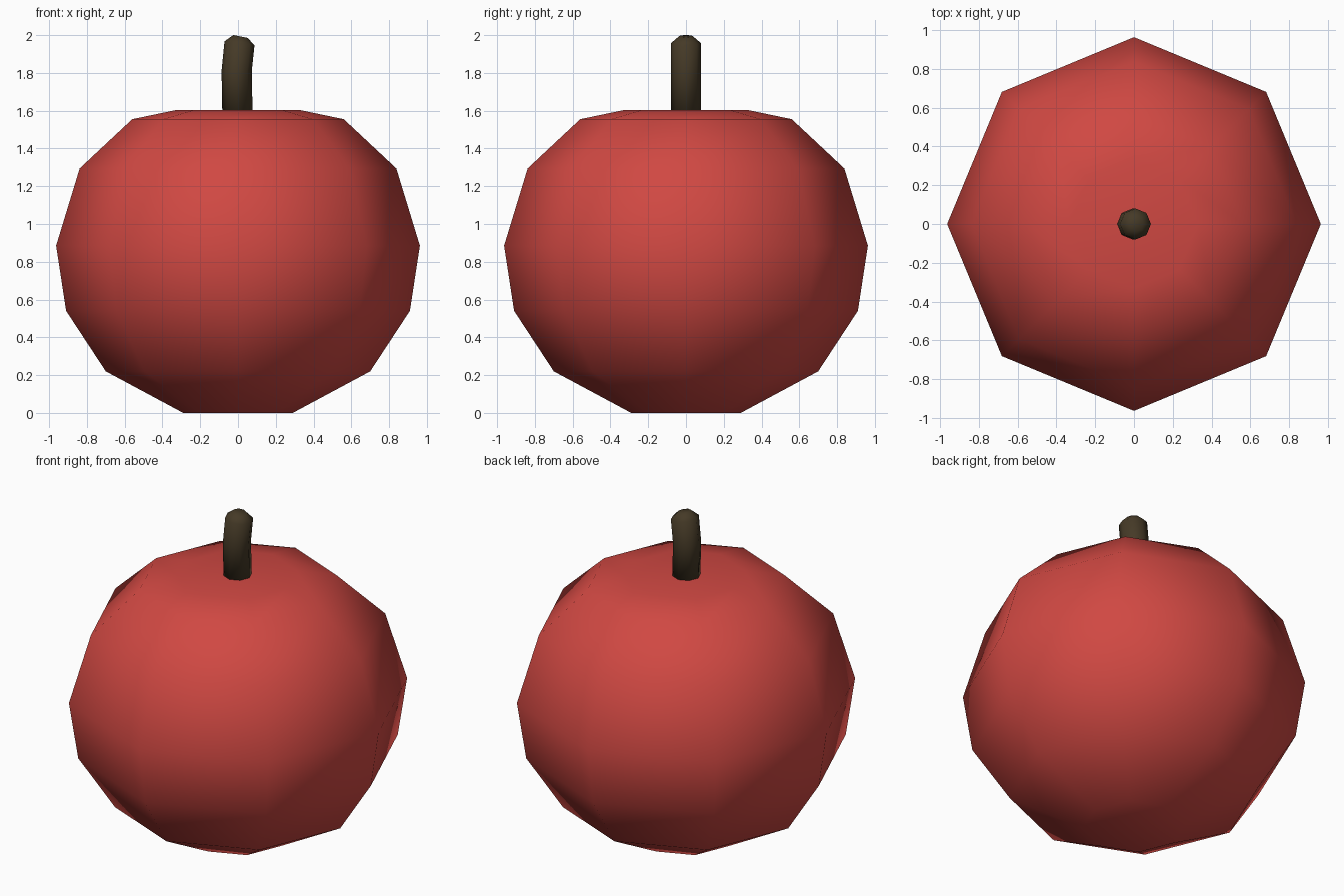
import bpy, bmesh, math
from mathutils import Vector, Matrix

if "Cube" in bpy.data.objects:
    bpy.data.objects.remove(bpy.data.objects["Cube"])


def material(name, rgb):
    m = bpy.data.materials.new(name)
    m.diffuse_color = (*rgb, 1)
    m.use_nodes = True
    m.node_tree.nodes["Principled BSDF"].inputs["Base Color"].default_value = m.diffuse_color
    return m


def lathe(name, rings, mat, sides=8):
    """Skin a stack of (radius, x offset, z, tilt about y) rings and cap both ends."""
    bm = bmesh.new()
    loops = []
    for r, x, z, tilt in rings:
        rot = Matrix.Rotation(tilt, 3, 'Y')
        loop = []
        for i in range(sides):
            a = math.tau * i / sides
            p = rot @ Vector((r * math.cos(a), r * math.sin(a), 0))
            loop.append(bm.verts.new(p + Vector((x, 0, z))))
        loops.append(loop)
    for lo, hi in zip(loops, loops[1:]):
        for i in range(sides):
            j = (i + 1) % sides
            bm.faces.new((lo[i], lo[j], hi[j], hi[i]))
    bm.faces.new(loops[0][::-1])
    bm.faces.new(loops[-1])
    # fan the caps around a centre point
    caps = [f for f in bm.faces if len(f.verts) == sides]
    bmesh.ops.poke(bm, faces=caps)
    for f in bm.faces:
        f.smooth = True
    me = bpy.data.meshes.new(name)
    bm.to_mesh(me)
    bm.free()
    me.materials.append(mat)
    ob = bpy.data.objects.new(name, me)
    bpy.context.collection.objects.link(ob)
    return ob


red = material("apple red", (0.63, 0.065, 0.055))
brown = material("stem brown", (0.06, 0.042, 0.02))

# Fruit body: eight-sided, wide shoulders, narrow base
profile = [(0.29, 0), (0.70, 0.22), (0.91, 0.54), (0.963, 0.885),
           (0.838, 1.295), (0.56, 1.555), (0.33, 1.603)]
lathe("fruit_body", [(r, 0, z, 0) for r, z in profile], red)

# Stem: bends slightly toward +x, with a rounded tip
lathe("stem", [(0.08, -0.003, 1.59, 0), (0.08, -0.007, 1.81, 0.0),
               (0.08, 0.008, 1.957, 0.13), (0.038, 0.013, 1.993, 0.2)], brown)
